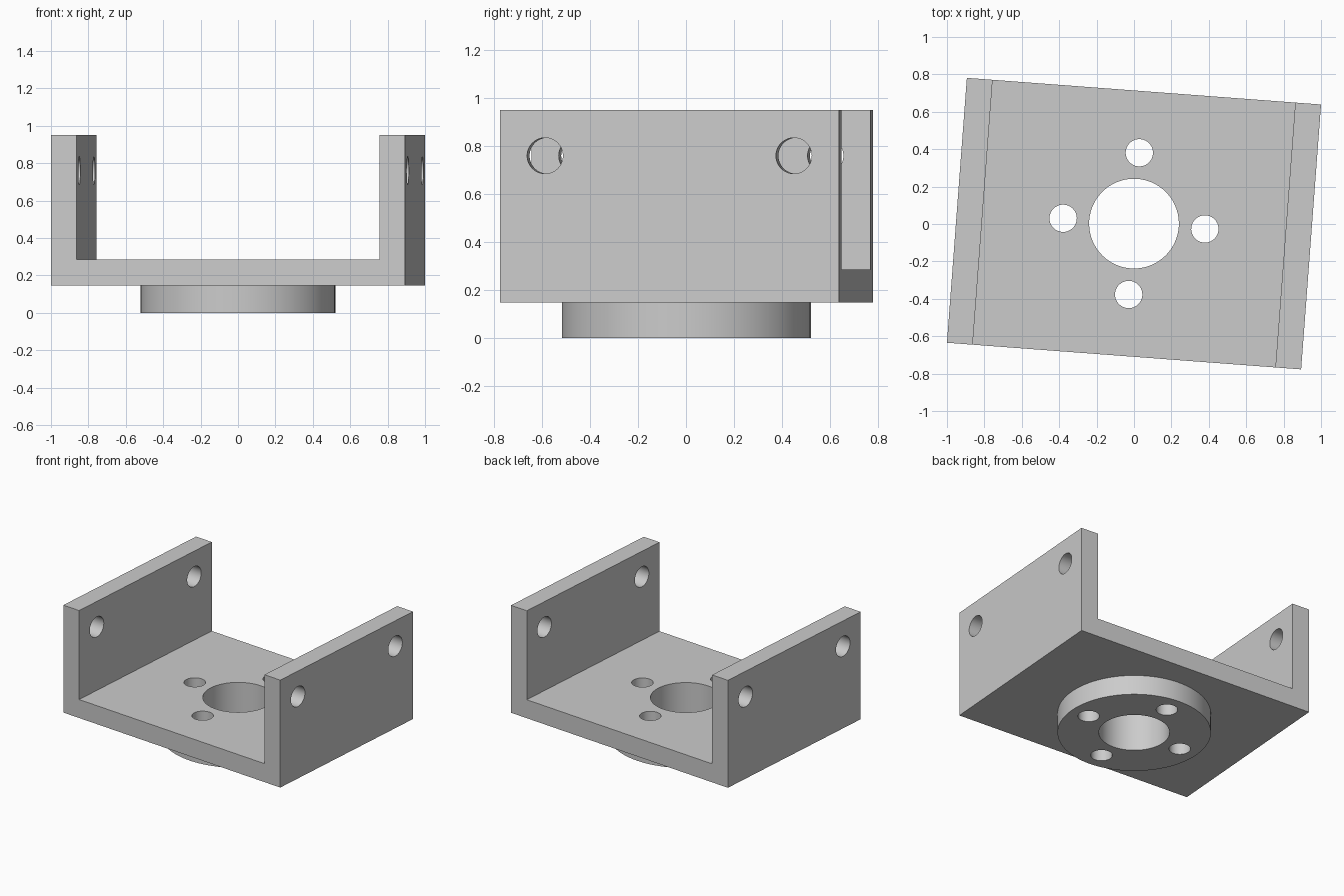
import bpy, bmesh, math
from mathutils import Matrix

if "Cube" in bpy.data.objects:
    bpy.data.objects.remove(bpy.data.objects["Cube"])

WIDTH, DEPTH, WALL = 1.899, 1.42, 0.138
BASE, TOP = 0.147, 0.95          # underside of the channel, top of the walls
TURN = math.radians(-4.3)        # the whole bracket is turned slightly about z

grey = bpy.data.materials.new("plain grey")
grey.diffuse_color = (0.6, 0.6, 0.6, 1)
grey.use_nodes = True
grey.node_tree.nodes["Principled BSDF"].inputs["Base Color"].default_value = grey.diffuse_color


def finish(name, bm):
    bmesh.ops.recalc_face_normals(bm, faces=bm.faces)
    mesh = bpy.data.meshes.new(name)
    bm.to_mesh(mesh)
    bm.free()
    mesh.materials.append(grey)
    obj = bpy.data.objects.new(name, mesh)
    bpy.context.collection.objects.link(obj)
    return obj


def cylinder(name, radius, length, centre, along_x=False, segments=64):
    bm = bmesh.new()
    turn = Matrix.Rotation(math.pi / 2, 4, 'Y') if along_x else Matrix()
    bmesh.ops.create_cone(bm, cap_ends=True, segments=segments, radius1=radius,
                          radius2=radius, depth=length,
                          matrix=Matrix.Translation(centre) @ turn)
    return finish(name, bm)


def combine(target, tool, operation):
    mod = target.modifiers.new("combine", 'BOOLEAN')
    mod.object, mod.operation, mod.solver = tool, operation, 'EXACT'
    bpy.context.view_layer.objects.active = target
    bpy.ops.object.modifier_apply(modifier=mod.name)
    bpy.data.objects.remove(tool)


# U-shaped channel: profile in x-z, extruded along y
w, i, floor = WIDTH / 2, WIDTH / 2 - WALL, BASE + WALL
profile = [(-w, BASE), (w, BASE), (w, TOP), (i, TOP),
           (i, floor), (-i, floor), (-i, TOP), (-w, TOP)]
bm = bmesh.new()
face = bm.faces.new([bm.verts.new((x, -DEPTH / 2, z)) for x, z in profile])
side = bmesh.ops.extrude_face_region(bm, geom=[face])
bmesh.ops.translate(bm, vec=(0, DEPTH, 0),
                    verts=[v for v in side["geom"] if isinstance(v, bmesh.types.BMVert)])
bracket = finish("u_bracket", bm)

# Round mounting flange under the floor
flange_top = BASE + WALL / 2
combine(bracket, cylinder("flange", 0.52, flange_top, (0, 0, flange_top / 2), segments=96), 'UNION')

# Central bore and four bolt holes through floor and flange
combine(bracket, cylinder("bore", 0.24, 1, (0, 0, 0.1)), 'DIFFERENCE')
for k in range(4):
    a = k * math.pi / 2
    hole = cylinder("bolt_hole", 0.073, 1, (0.38 * math.cos(a), 0.38 * math.sin(a), 0.1), segments=48)
    combine(bracket, hole, 'DIFFERENCE')

# Two cross holes passing through both walls
for y in (-0.521, 0.521):
    combine(bracket, cylinder("wall_hole", 0.075, 3, (0, y, 0.76), True, 48), 'DIFFERENCE')

bracket.data.transform(Matrix.Translation((0, 0.002, 0)) @ Matrix.Rotation(TURN, 4, 'Z'))
bpy.ops.object.select_all(action='DESELECT')
bracket.select_set(True)
bpy.context.view_layer.objects.active = bracket
bpy.ops.object.shade_smooth_by_angle(angle=math.radians(30))
